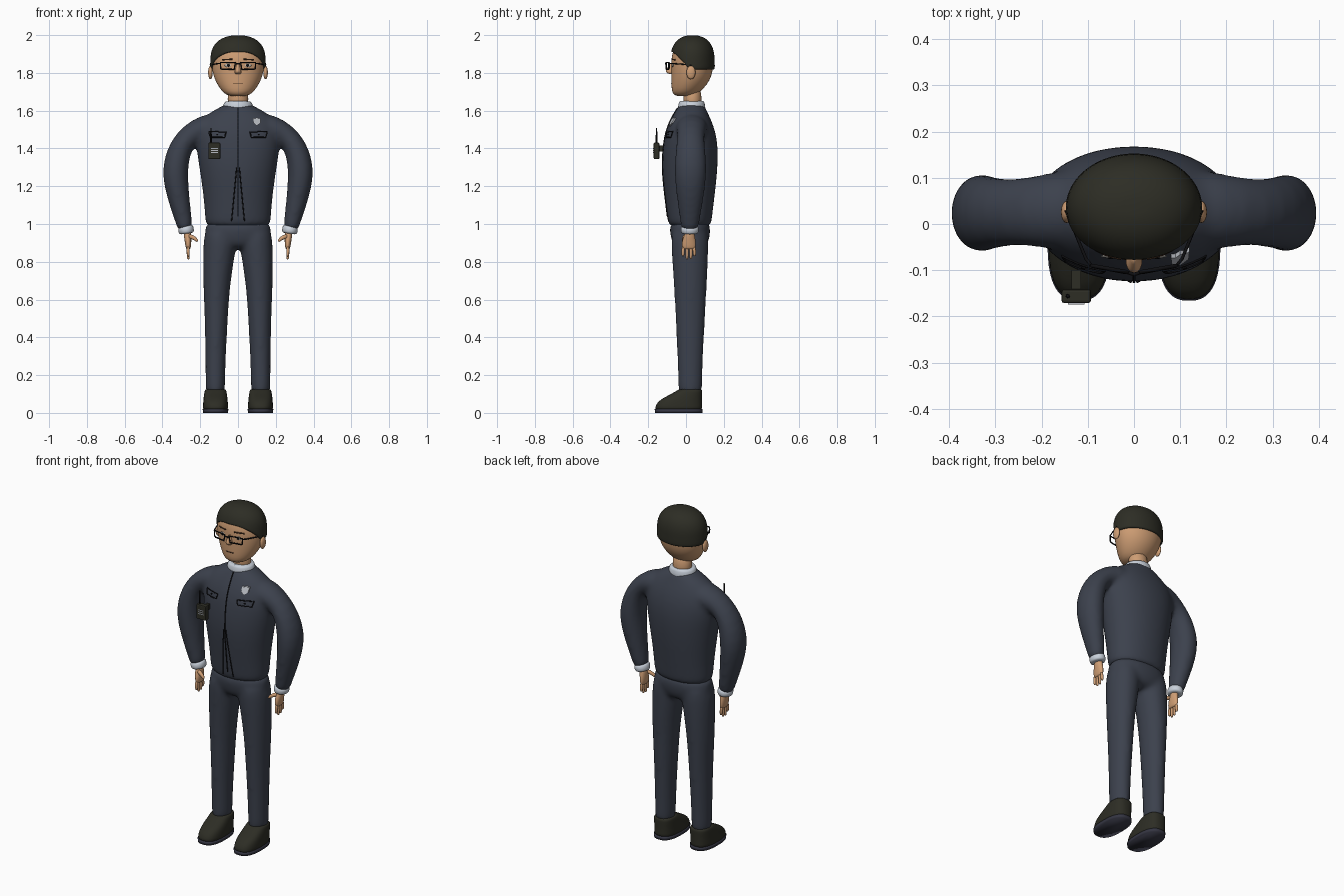
import bpy, bmesh, math
from mathutils import Vector
from mathutils.bvhtree import BVHTree

if "Cube" in bpy.data.objects:
    bpy.data.objects.remove(bpy.data.objects["Cube"])


def mat(name, r, g, b):
    m = bpy.data.materials.new(name)
    m.diffuse_color = (r, g, b, 1)
    m.use_nodes = True
    m.node_tree.nodes["Principled BSDF"].inputs["Base Color"].default_value = m.diffuse_color
    return m


NAVY = mat("navy cloth", .045, .053, .074)
DARK = mat("dark olive", .026, .026, .018)
SKIN = mat("skin", .62, .34, .175)
PALE = mat("pale shirt", .58, .63, .70)
BLACK = mat("black", .005, .005, .006)
SILVER = mat("silver", .48, .50, .54)
SOLE = mat("sole rubber", .035, .036, .055)
BROWN = mat("brown", .06, .028, .014)
WHITE = mat("eye white", .6, .57, .52)


def tube(bm, pts, side=1, n=20, e=2.0):
    """Loft through (x, y, z, width radius, depth radius), path bending in the xz plane."""
    rings = []
    for i, (x, y, z, rx, ry) in enumerate(pts):
        a, b = pts[max(i - 1, 0)], pts[min(i + 1, len(pts) - 1)]
        t = Vector((b[0] - a[0], 0, b[2] - a[2])).normalized()
        nrm = Vector((t.z, 0, -t.x))
        ring = []
        for k in range(n):
            c, s = math.cos(2 * math.pi * k / n), math.sin(2 * math.pi * k / n)
            u = math.copysign(abs(c) ** (2 / e), c) * rx
            v = math.copysign(abs(s) ** (2 / e), s) * ry
            p = Vector((x, y, z)) + nrm * u + Vector((0, v, 0))
            ring.append(bm.verts.new((p.x * side, p.y, p.z)))
        rings.append(ring)
    skin_rings(bm, rings)
    bm.faces.new(rings[0])
    bm.faces.new(rings[-1])


def skin_rings(bm, rings):
    n = len(rings[0])
    for a, b in zip(rings, rings[1:]):
        for k in range(n):
            bm.faces.new((a[k], a[(k + 1) % n], b[(k + 1) % n], b[k]))


def finish(name, bm, m, sub=1, voxel=0, smooth=True):
    bmesh.ops.recalc_face_normals(bm, faces=bm.faces)
    me = bpy.data.meshes.new(name)
    bm.to_mesh(me)
    bm.free()
    ob = bpy.data.objects.new(name, me)
    bpy.context.collection.objects.link(ob)
    me.materials.append(m)
    for p in me.polygons:
        p.use_smooth = smooth
    if sub:
        ob.modifiers.new("subdivide", 'SUBSURF').levels = sub
        ob.modifiers[-1].render_levels = sub
    if voxel:
        r = ob.modifiers.new("blend", 'REMESH')
        r.mode, r.voxel_size, r.use_smooth_shade = 'VOXEL', voxel, True
        s = ob.modifiers.new("soften", 'SMOOTH')
        s.factor, s.iterations = .5, 10
    return ob


def loft(name, pts, m, side=1, n=20, e=2.0, sub=1):
    bm = bmesh.new()
    tube(bm, pts, side, n, e)
    return finish(name, bm, m, sub)


def ball(name, loc, r, m):
    bm = bmesh.new()
    bmesh.ops.create_uvsphere(bm, u_segments=16, v_segments=10, radius=1)
    for v in bm.verts:
        v.co = Vector([c * s + l for c, s, l in zip(v.co, r, loc)])
    return finish(name, bm, m, 0)


def box(name, loc, size, m, bevel=0):
    bm = bmesh.new()
    bmesh.ops.create_cube(bm, size=1)
    for v in bm.verts:
        v.co = Vector([c * s + l for c, s, l in zip(v.co, size, loc)])
    if bevel:
        bmesh.ops.bevel(bm, geom=bm.edges[:], offset=bevel, segments=2, affect='EDGES', profile=.5)
    return finish(name, bm, m, 0, smooth=False)


def wire(name, pts, r, m, cyclic=False):
    cu = bpy.data.curves.new(name, 'CURVE')
    cu.dimensions, cu.bevel_depth, cu.bevel_resolution = '3D', r, 1
    cu.use_fill_caps = True
    sp = cu.splines.new('POLY')
    sp.points.add(len(pts) - 1)
    for q, p in zip(sp.points, pts):
        q.co = (*p, 1)
    sp.use_cyclic_u = cyclic
    cu.materials.append(m)
    ob = bpy.data.objects.new(name, cu)
    bpy.context.collection.objects.link(ob)
    bpy.ops.object.select_all(action='DESELECT')
    ob.select_set(True)
    bpy.context.view_layer.objects.active = ob
    bpy.ops.object.convert(target='MESH')


def surface(ob):
    """Return a function giving the front surface point of ob at (x, z)."""
    bpy.context.view_layer.update()
    tree = BVHTree.FromObject(ob, bpy.context.evaluated_depsgraph_get())

    def hit(x, z, lift=.001):
        p = tree.ray_cast(Vector((x, -1, z)), Vector((0, 1, 0)))[0]
        return Vector((x, (p.y if p else 0) - lift, z))
    return hit


def path(a, b, n=12):
    return [(a[0] + (b[0] - a[0]) * i / n, a[1] + (b[1] - a[1]) * i / n) for i in range(n + 1)]


# jacket: torso and both sleeves blended together
bm = bmesh.new()
tube(bm, [(0, .02, .985, .168, .108), (0, .02, 1.0, .174, .115), (0, .02, 1.1, .179, .126),
          (0, .02, 1.2, .191, .139), (0, .02, 1.3, .206, .148), (0, .024, 1.4, .222, .147),
          (0, .024, 1.48, .226, .135), (0, .025, 1.54, .205, .114), (0, .027, 1.59, .155, .088),
          (0, .03, 1.62, .09, .072), (0, .03, 1.64, .065, .06)], n=28, e=2.1)
for s in (1, -1):
    tube(bm, [(.08, .03, 1.515, .08, .09), (.18, .03, 1.51, .072, .085), (.255, .025, 1.474, .06, .07),
              (.308, .024, 1.405, .063, .078), (.334, .024, 1.30, .07, .088), (.328, .023, 1.21, .066, .082),
              (.307, .022, 1.10, .055, .066), (.284, .02, 1.0, .043, .05), (.278, .02, .965, .041, .046)], s)
jacket = finish("jacket", bm, NAVY, 1, .012)

# trousers: hips and two legs
bm = bmesh.new()
tube(bm, [(0, .022, .865, .12, .07), (0, .022, .90, .165, .098), (0, .022, .96, .18, .109),
          (0, .02, 1.03, .172, .108)], n=28, e=2.2)
for s in (1, -1):
    tube(bm, [(.12, .022, .09, .052, .064), (.12, .022, .14, .052, .064), (.119, .022, .3, .055, .069),
              (.115, .023, .5, .062, .079), (.114, .023, .65, .070, .087), (.105, .022, .8, .082, .096),
              (.095, .02, .9, .09, .1), (.088, .02, .99, .085, .1)], s)
finish("trousers", bm, NAVY, 1, .012)

# shoes, cuffs, hands
for s, tag in ((1, "left"), (-1, "right")):
    loft(tag + "_shoe", [(.119, -.039, .016, .064, .124), (.119, -.039, .022, .067, .126),
                         (.119, -.036, .05, .066, .122), (.119, -.022, .075, .064, .108),
                         (.119, .002, .098, .061, .084), (.119, .022, .122, .057, .064),
                         (.119, .022, .127, .052, .058)], DARK, s, 24, 2.6)
    loft(tag + "_sole", [(.119, -.039, 0, .066, .125), (.119, -.039, .02, .068, .127)], SOLE, s, 40, 2.6, 0)
    loft(tag + "_cuff", [(.279, .02, .99, .034, .038), (.277, .02, .984, .042, .048),
                         (.273, .02, .955, .042, .048), (.272, .02, .948, .034, .04)], PALE, s)
    bm = bmesh.new()
    tube(bm, [(.27, .02, .965, .02, .024), (.267, .018, .94, .021, .029), (.264, .015, .905, .018, .039),
              (.263, .015, .875, .014, .038), (.263, .015, .866, .009, .032)], s, 12)
    for y, tip in ((-.016, .828), (.005, .812), (.026, .814), (.045, .83)):
        tube(bm, [(.264, y * .9 + .001, .885, .009, .01), (.264, y, .85, .009, .0095),
                  (.263, y, tip + .008, .008, .008), (.263, y, tip, .005, .005)], s, 8)
    tube(bm, [(.265, 0, .937, .014, .014), (.24, -.008, .931, .012, .012),
              (.222, -.014, .918, .010, .010), (.213, -.016, .906, .006, .006)], s, 8)
    finish(tag + "_hand", bm, SKIN)
    ball(tag + "_ear", (.146 * s, .026, 1.802), (.012, .024, .036), SKIN)

# collar, neck, head, nose
loft("collar", [(0, .03, 1.60, .08, .072), (0, .03, 1.612, .082, .074), (0, .03, 1.642, .075, .069),
                (0, .03, 1.653, .068, .063), (0, .03, 1.648, .056, .05)], PALE, n=28)
loft("neck", [(0, .035, 1.6, .056, .05), (0, .035, 1.66, .055, .048), (0, .03, 1.73, .056, .05)], SKIN)
head = loft("head", [(0, -.008, 1.676, .04, .042), (0, -.006, 1.688, .072, .066), (0, .01, 1.72, .099, .087),
                     (0, .024, 1.76, .121, .102), (0, .031, 1.80, .135, .109), (0, .034, 1.85, .142, .113),
                     (0, .035, 1.90, .140, .111), (0, .036, 1.95, .115, .09), (0, .036, 1.975, .08, .065)],
            SKIN, n=28)
loft("nose", [(0, -.072, 1.855, .007, .01), (0, -.077, 1.835, .010, .017), (0, -.083, 1.813, .017, .027),
              (0, -.08, 1.80, .020, .025), (0, -.074, 1.793, .012, .014)], SKIN, n=12)

# hair cap with a hairline rising over the forehead
bm = bmesh.new()
rings, N = [], 40
for f, k in ((0, .92), (0, 1), (.1, 1.01), (.25, 1), (.4, 1), (.55, 1), (.7, 1), (.82, 1), (.91, 1), (.97, 1), (.995, 1)):
    ring = []
    for i in range(N):
        a = 2 * math.pi * i / N
        y0 = .035 + .117 * math.sin(a)
        t = min(max((.015 - y0) / .09, 0), 1)
        z0 = 1.817 + .093 * t ** .8
        z = z0 + f * (2.0 - z0)
        r = k * (1 - max(0, (z - 1.85) / .15) ** 3) ** .4545
        ring.append(bm.verts.new((.147 * r * math.cos(a), .035 + .117 * r * math.sin(a), z)))
    rings.append(ring)
skin_rings(bm, rings)
bm.faces.new(rings[-1])
finish("hair", bm, DARK, 1)

# face details
face = surface(head)
wire("mouth", [face(x, z, 0) for x, z in path((-.026, 1.745), (.026, 1.745))], .0025, BROWN)
for s, tag in ((1, "left"), (-1, "right")):
    wire(tag + "_eyebrow", [face(x * s, z, 0) for x, z in path((.028, 1.872), (.082, 1.87))], .004, BROWN)
    p = face(.05 * s, 1.84, 0)
    ball(tag + "_eye", p, (.021, .004, .010), WHITE)
    ball(tag + "_pupil", p + Vector((0, -.003, 0)), (.008, .003, .008), BLACK)
    # spectacles
    wire(tag + "_lens_frame", [(.014 * s, -.104, 1.856), (.092 * s, -.09, 1.856), (.092 * s, -.09, 1.823),
                               (.084 * s, -.092, 1.819), (.02 * s, -.104, 1.819)], .0042, BLACK, True)
    wire(tag + "_spectacle_arm", [(.092 * s, -.09, 1.85), (.104 * s, -.075, 1.85), (.147 * s, .03, 1.842)],
         .0035, BLACK)
wire("spectacle_bridge", [(-.016, -.104, 1.846), (0, -.109, 1.85), (.016, -.104, 1.846)], .004, BLACK)

# jacket seams, pocket flaps and badge follow the chest
chest = surface(jacket)
wire("zip", [chest(x, z) for x, z in path((0, 1.615), (0, 1.04), 30)], .0035, BLACK)
for s, tag in ((1, "left"), (-1, "right")):
    wire(tag + "_front_seam", [chest(x * s, z) for x, z in path((.007, 1.3), (.034, 1.015), 20)], .003, BLACK)
    corners = [(.063, 1.487), (.155, 1.49), (.148, 1.459), (.071, 1.459)]
    outline = [q for a, b in zip(corners, corners[1:] + corners[:1]) for q in path(a, b, 6)[:-1]]
    wire(tag + "_pocket_flap", [chest(x * s, z) for x, z in outline], .003, BLACK, True)
    wire(tag + "_pocket_button", [chest(x * s, 1.474) for x in (.105, .113)], .004, BLACK)
bm = bmesh.new()
shield = [(.08, 1.562), (.09, 1.559), (.1, 1.565), (.11, 1.559), (.12, 1.562), (.118, 1.535), (.1, 1.52), (.082, 1.535)]
front = [bm.verts.new(chest(x, z, .009)) for x, z in shield]
back = [bm.verts.new(chest(x, z, 0)) for x, z in shield]
skin_rings(bm, [back, front])
bm.faces.new(front)
bm.faces.new(back)
finish("badge", bm, SILVER, 0, smooth=False)

# radio with clip, aerial and speaker slots
box("radio", (-.125, -.156, 1.387), (.064, .03, .088), DARK, .006)
box("radio_clip", (-.125, -.125, 1.40), (.02, .05, .03), DARK)
loft("radio_aerial", [(-.143, -.156, 1.42, .005, .005), (-.143, -.156, 1.508, .0035, .0035)], BLACK, n=8, sub=0)
for i in range(3):
    box("speaker_slot_%d" % (i + 1), (-.125, -.172, 1.378 + .011 * i), (.036, .004, .004), SILVER)
